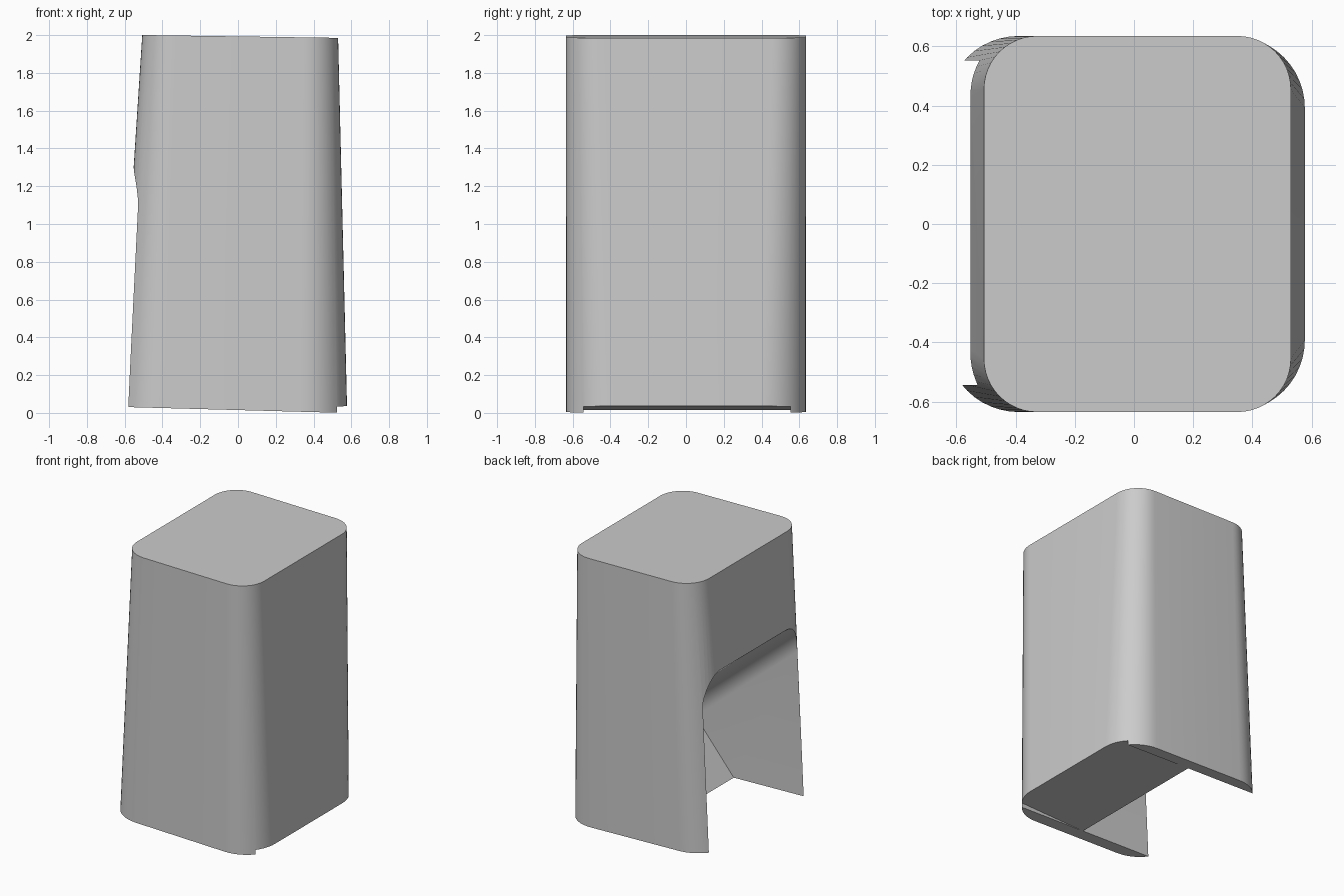
import bpy
import bmesh
from math import cos, sin, pi, radians
from mathutils import Vector

if "Cube" in bpy.data.objects:
    bpy.data.objects.remove(bpy.data.objects["Cube"], do_unlink=True)

SEGMENTS = 12
SLOT_FRONT, SLOT_BACK = -0.543, 0.552


def make_object(name, rings):
    """Loft a closed solid between two matching rings of points."""
    bm = bmesh.new()
    first, last = [[bm.verts.new(p) for p in ring] for ring in rings]
    count = len(first)
    for i in range(count):
        j = (i + 1) % count
        bm.faces.new((first[i], first[j], last[j], last[i]))
    bm.faces.new(first[::-1])
    bm.faces.new(last)
    bmesh.ops.recalc_face_normals(bm, faces=bm.faces)
    mesh = bpy.data.meshes.new(name)
    bm.to_mesh(mesh)
    bm.free()
    obj = bpy.data.objects.new(name, mesh)
    bpy.context.collection.objects.link(obj)
    return obj


def arc(cx, cy, radius, start):
    """Quarter circle, counter-clockwise from the start angle."""
    angles = [start + pi / 2 * i / SEGMENTS for i in range(SEGMENTS + 1)]
    return [(cx + radius * cos(a), cy + radius * sin(a)) for a in angles]


def rounded_outline(x0, x1, y0, y1, r):
    return (arc(x1 - r, y1 - r, r, 0) + arc(x0 + r, y1 - r, r, pi / 2)
            + arc(x0 + r, y0 + r, r, pi) + arc(x1 - r, y0 + r, r, 1.5 * pi))


def bottom_height(x):
    return 0.015 - 0.027 * x


def top_height(x):
    return 1.993 - 0.0145 * x


# Tapered body with rounded corners and slightly tilted ends
lower = [(x, y, bottom_height(x)) for x, y in rounded_outline(-0.635, 0.578, -0.635, 0.635, 0.245)]
upper = [(x, y, top_height(x)) for x, y in rounded_outline(-0.507, 0.53, -0.635, 0.635, 0.18)]
body = make_object("tapered_body", (lower, upper))

# Slanted pocket: round-topped prism running down and inwards
tilt = radians(40)
inward = Vector((cos(tilt), 0, -sin(tilt)))
across = Vector((sin(tilt), 0, cos(tilt)))
roof_edge = Vector((-0.55, 0, 1.31))
slope_foot = Vector((-0.01, 0, bottom_height(-0.01)))
depth = (slope_foot - roof_edge).dot(inward)
r = 0.16
section = (arc(SLOT_BACK - r, -r, r, 0) + arc(SLOT_FRONT + r, -r, r, pi / 2)
           + [(SLOT_FRONT, -2.5), (SLOT_BACK, -2.5)])
pocket_rings = [[roof_edge + inward * d + across * t + Vector((0, y, 0)) for y, t in section]
                for d in (-1, depth)]
pocket = make_object("pocket_cutter", pocket_rings)

# Shallow wedge shaved from the underside
wedge_profile = [(-0.2, 0.0078), (0.8, 0.0438), (0.8, -0.3), (-0.2, -0.3)]
wedge = make_object("underside_cutter",
                    [[(x, y, z) for x, z in wedge_profile] for y in (SLOT_FRONT, SLOT_BACK)])

for cutter in (pocket, wedge):
    cutter.hide_render = True
    cutter.hide_viewport = True
    cut = body.modifiers.new(cutter.name, "BOOLEAN")
    cut.operation = "DIFFERENCE"
    cut.solver = "EXACT"
    cut.object = cutter

# Bake the cuts and discard the cutters
bpy.context.view_layer.update()
graph = bpy.context.evaluated_depsgraph_get()
cut_mesh = bpy.data.meshes.new_from_object(body.evaluated_get(graph))
body.modifiers.clear()
body.data = cut_mesh
for cutter in (pocket, wedge):
    bpy.data.objects.remove(cutter, do_unlink=True)

# Plain grey finish
grey = bpy.data.materials.new("light_grey")
grey.use_nodes = True
colour = (0.6, 0.6, 0.6, 1)
grey.diffuse_color = colour
grey.node_tree.nodes["Principled BSDF"].inputs["Base Color"].default_value = colour
body.data.materials.clear()
body.data.materials.append(grey)

bpy.ops.object.select_all(action="DESELECT")
body.select_set(True)
bpy.context.view_layer.objects.active = body
bpy.ops.object.shade_smooth_by_angle(angle=radians(30))
